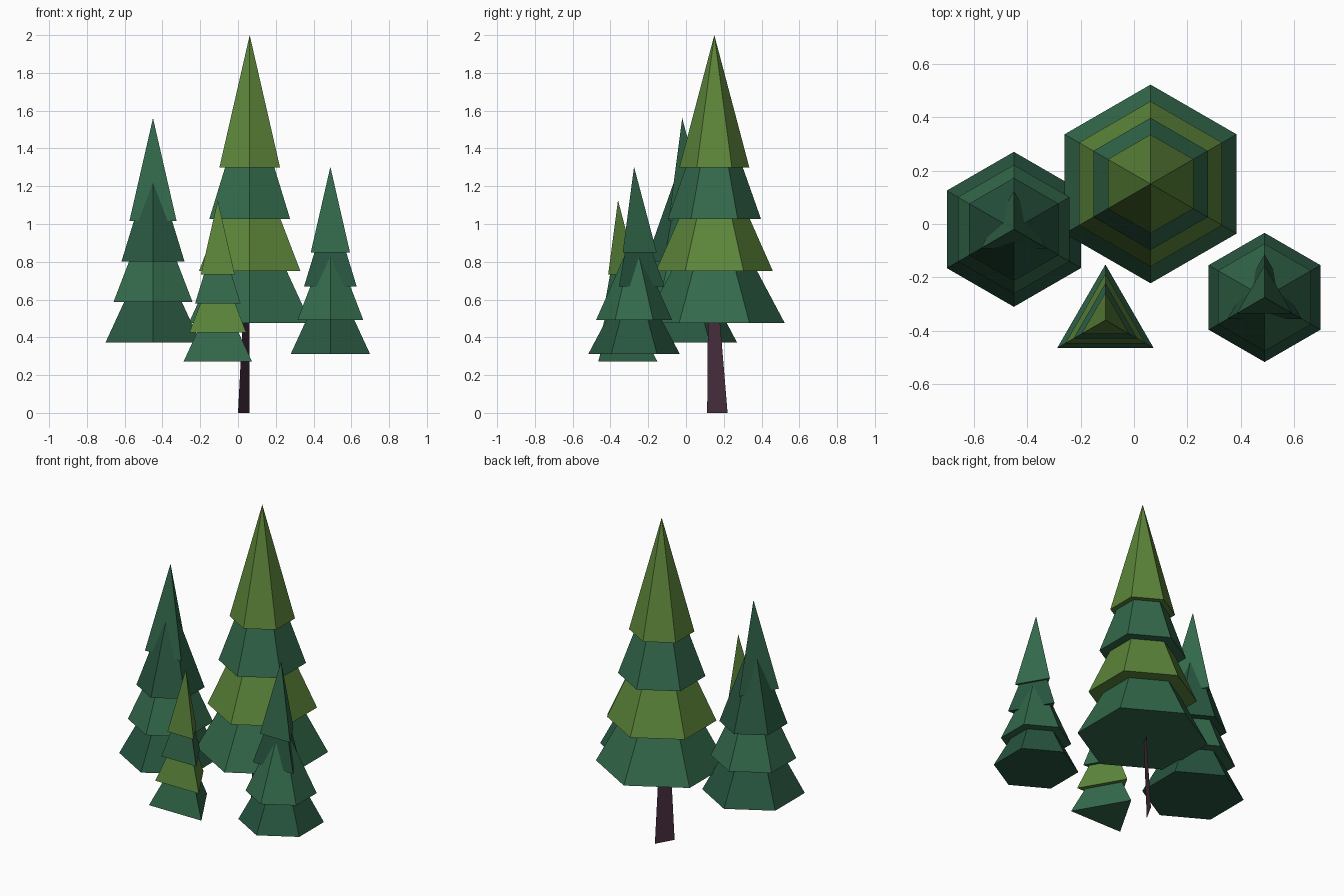
import bpy, bmesh
from math import sin, cos, tau

cube = bpy.data.objects.get("Cube")
if cube:
    bpy.data.objects.remove(cube, do_unlink=True)


def srgb(*rgb):
    return tuple(((c / 255 + 0.055) / 1.055) ** 2.4 for c in rgb) + (1.0,)


def material(name, color):
    mat = bpy.data.materials.new(name)
    mat.use_nodes = True
    mat.diffuse_color = color
    mat.node_tree.nodes["Principled BSDF"].inputs["Base Color"].default_value = color
    return mat


dark = material("dark green", srgb(40, 86, 64))
green = material("pine green", srgb(51, 105, 75))
olive = material("olive green", srgb(92, 133, 58))
bark = material("purple brown bark", srgb(72, 47, 63))


def finish(name, bm, mat):
    mesh = bpy.data.meshes.new(name)
    bm.to_mesh(mesh)
    bm.free()
    mesh.materials.append(mat)
    obj = bpy.data.objects.new(name, mesh)
    bpy.context.collection.objects.link(obj)
    return obj


def ring(bm, sides, radius, z):
    # first corner points to +y
    return [bm.verts.new((-radius * sin(tau * i / sides),
                          radius * cos(tau * i / sides), z)) for i in range(sides)]


def tier(name, sides, radius, height, location, mat):
    bm = bmesh.new()
    base = ring(bm, sides, radius, 0)
    tip = bm.verts.new((0, 0, height))
    bm.faces.new(base[::-1])
    for a, b in zip(base, base[1:] + base[:1]):
        bm.faces.new((a, b, tip))
    finish(name, bm, mat).location = location


def tree(name, x, y, z, scale, sides, mats):
    # four stacked closed cones, each smaller than the one below
    for i, count in enumerate(sides):
        tier(f"{name}_tier_{i + 1}", count, (0.372 - 0.0623 * i) * scale, 0.7 * scale,
             (x, y, z + 0.2743 * i * scale), mats[i % 2])


tree("tall_tree", 0.062, 0.15, 0.477, 1.0, (6, 6, 6, 6), (green, olive))
tree("right_tree", -0.45, -0.02, 0.373, 0.78, (6, 6, 6, 3), (dark, green))
tree("left_tree", 0.489, -0.275, 0.313, 0.65, (6, 6, 3, 3), (dark, green))
tree("small_tree", -0.107, -0.36, 0.273, 0.56, (3, 3, 3, 3), (green, olive))

# Trunk of the tall tree: a single tapered bark panel
bm = bmesh.new()
panel = [bm.verts.new(p) for p in ((0.0, 0.112, 0), (0.06, 0.22, 0),
                                   (0.06, 0.18, 0.48), (0.025, 0.116, 0.48))]
bm.faces.new(panel[::-1])
finish("tall_tree_trunk", bm, bark)
